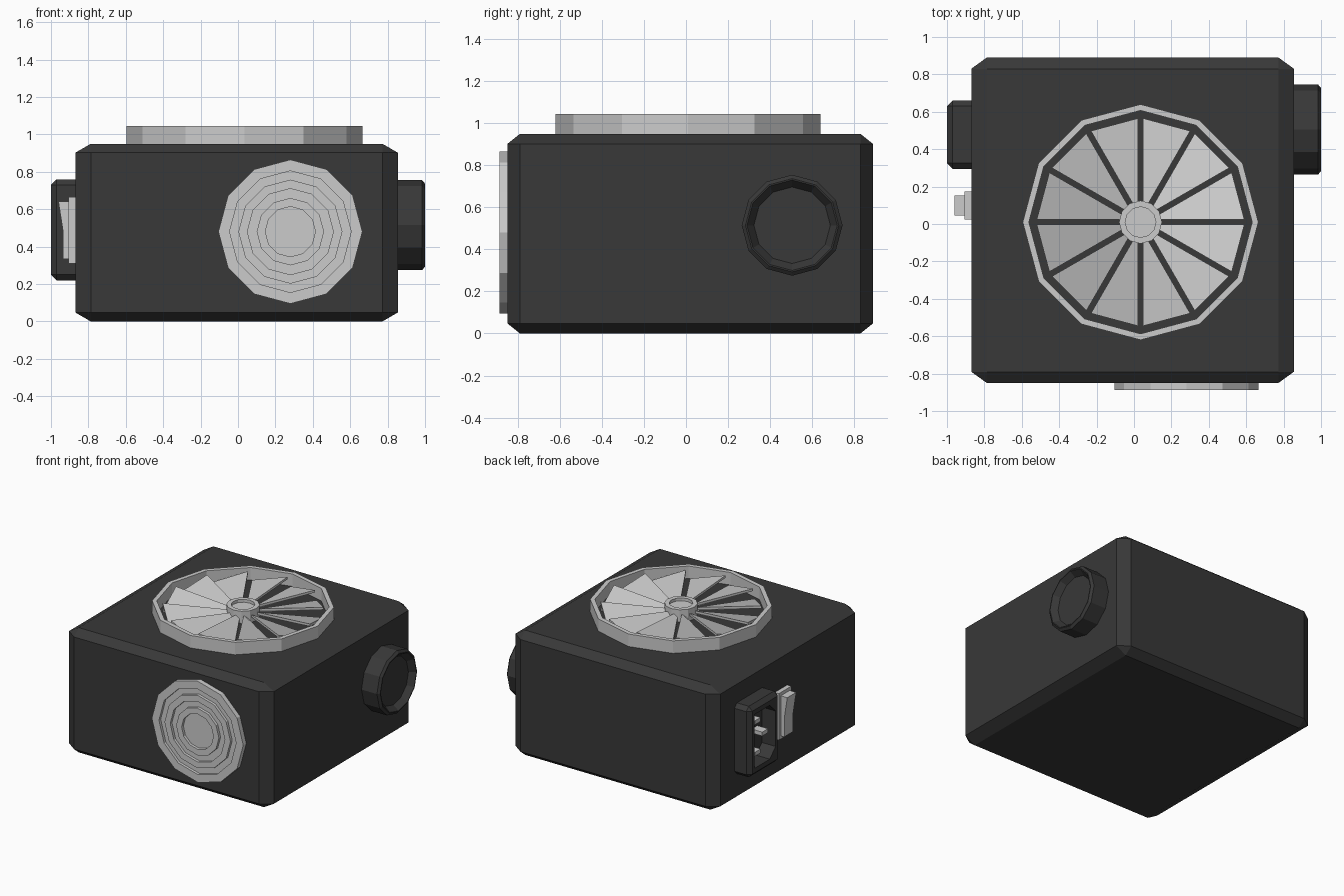
import bpy, bmesh, math
from mathutils import Matrix, Vector

if "Cube" in bpy.data.objects:
    bpy.data.objects.remove(bpy.data.objects["Cube"])

dark = bpy.data.materials.new("dark_plastic")
dark.diffuse_color = (0.04, 0.04, 0.04, 1)
dark.use_nodes = True
dark.node_tree.nodes["Principled BSDF"].inputs["Base Color"].default_value = dark.diffuse_color


def finish(bm, name, mat=None):
    bmesh.ops.recalc_face_normals(bm, faces=bm.faces)
    me = bpy.data.meshes.new(name)
    bm.to_mesh(me)
    bm.free()
    ob = bpy.data.objects.new(name, me)
    bpy.context.collection.objects.link(ob)
    if mat:
        me.materials.append(mat)
    return ob


def box(name, lo, hi, bevel=None, mat=None):
    """Box between two corners; bevel gives the chamfer size per axis."""
    lo, hi = Vector(lo), Vector(hi)
    size = hi - lo
    b = Vector(bevel) if bevel else Vector((1, 1, 1))
    bm = bmesh.new()
    bmesh.ops.create_cube(bm, size=1)
    bmesh.ops.scale(bm, verts=bm.verts, vec=[size[i] / b[i] for i in range(3)])
    if bevel:
        bmesh.ops.bevel(bm, geom=bm.edges[:], offset=1, segments=1,
                        profile=0.5, affect='EDGES')
    bmesh.ops.scale(bm, verts=bm.verts, vec=b)
    bmesh.ops.translate(bm, verts=bm.verts, vec=(lo + hi) / 2)
    return finish(bm, name, mat)


def lathe(name, profile, loc, axis='Z', mat=None, closed=False, n=12):
    """Spin (radius, height) points into a 12-sided part along an axis."""
    bm = bmesh.new()
    rings = [[bm.verts.new((r * math.cos(math.tau * i / n),
                            r * math.sin(math.tau * i / n), h))
              for i in range(n)] for r, h in profile]
    pairs = list(zip(rings, rings[1:]))
    if closed:
        pairs.append((rings[-1], rings[0]))
    else:
        bm.faces.new(rings[0])
        bm.faces.new(rings[-1])
    for a, b in pairs:
        for i in range(n):
            j = (i + 1) % n
            bm.faces.new((a[i], a[j], b[j], b[i]))
    rot = {'Z': Matrix(), 'X': Matrix.Rotation(math.pi / 2, 4, 'Y'),
           '-Y': Matrix.Rotation(math.pi / 2, 4, 'X')}[axis]
    bm.transform(Matrix.Translation(loc) @ rot)
    return finish(bm, name, mat)


def prism_x(name, pts, x0, x1, mat=None):
    """Extrude a (y, z) outline along x."""
    bm = bmesh.new()
    a = [bm.verts.new((x0, y, z)) for y, z in pts]
    b = [bm.verts.new((x1, y, z)) for y, z in pts]
    bm.faces.new(a)
    bm.faces.new(b)
    for i in range(len(pts)):
        j = (i + 1) % len(pts)
        bm.faces.new((a[i], a[j], b[j], b[i]))
    return finish(bm, name, mat)


# Housing
box("housing", (-0.87, -0.85, 0), (0.855, 0.89, 0.95), (0.083, 0.06, 0.048), dark)

# Fan ring and hub
fan = (0.035, 0.01, 0.95)
lathe("fan_ring", [(0.63, -0.01), (0.63, 0.095), (0.597, 0.095), (0.597, -0.01)],
      fan, closed=True)
lathe("fan_hub", [(0.115, -0.01), (0.115, 0.092), (0.082, 0.092), (0.082, 0.07)], fan)

# Pitched fan blades, high on the clockwise edge
bm = bmesh.new()
gap = 0.014
for k in range(12):
    a0, a1 = math.radians(30 * k), math.radians(30 * k + 30)
    corners = []
    for r, hi, lo in ((0.10, 0.055, 0.035), (0.555, 0.085, 0.02)):
        for a, side, h in ((a0, 1, hi), (a1, -1, lo)):
            tang = Vector((-math.sin(a), math.cos(a), 0)) * gap * side
            corners.append(Vector((math.cos(a) * r, math.sin(a) * r, h)) + tang)
    order = [corners[i] for i in (0, 2, 3, 1)]
    top = [bm.verts.new(c + Vector(fan)) for c in order]
    low = [bm.verts.new(c + Vector(fan) - Vector((0, 0, 0.018))) for c in order]
    bm.faces.new(top)
    bm.faces.new(low[::-1])
    for i in range(4):
        j = (i + 1) % 4
        bm.faces.new((top[i], low[i], low[j], top[j]))
finish(bm, "fan_blades")

# Front speaker grille with concentric ridges
prof, up = [(0.385, -0.01), (0.385, 0.037)], True
for r in (0.325, 0.278, 0.23, 0.18, 0.134):
    prof.append((r, 0.037 if up else 0.016))
    up = not up
    prof.append((r, 0.037 if up else 0.016))
lathe("front_grille", prof, (0.28, -0.85, 0.48), '-Y')

# Side port with a dished face
lathe("side_port", [(0.24, -0.01), (0.24, 0.13), (0.222, 0.145), (0.215, 0.145),
                    (0.182, 0.10)], (0.855, 0.505, 0.515), 'X', dark)

# Power socket, cavity cut by a boolean
socket = box("power_socket", (-1.0, 0.295, 0.22), (-0.80, 0.66, 0.76),
             (0.03, 0.03, 0.03), dark)
cutter = prism_x("socket_cutter", [(0.605, 0.285), (0.42, 0.285), (0.35, 0.355),
                                   (0.35, 0.625), (0.42, 0.695), (0.605, 0.695)],
                 -1.1, -0.885, dark)
mod = socket.modifiers.new("cavity", 'BOOLEAN')
mod.operation = 'DIFFERENCE'
mod.solver = 'EXACT'
mod.object = cutter
bpy.context.view_layer.objects.active = socket
bpy.ops.object.modifier_apply(modifier="cavity")
bpy.data.objects.remove(cutter)

# Socket prongs
for i, (y, z) in enumerate(((0.53, 0.61), (0.44, 0.49), (0.53, 0.37))):
    box(f"socket_prong_{i + 1}", (-0.975, y - 0.035, z - 0.015),
        (-0.88, y + 0.035, z + 0.015))

# Rocker switch
box("switch_base", (-0.905, 0.025, 0.31), (-0.86, 0.175, 0.665))
rocker = [(-0.90, 0.335), (-0.935, 0.335), (-0.935, 0.48), (-0.96, 0.64), (-0.90, 0.64)]
bm = bmesh.new()
sides = [[bm.verts.new((x, y, z)) for x, z in rocker] for y in (0.045, 0.152)]
for s in sides:
    bm.faces.new(s)
for i in range(5):
    j = (i + 1) % 5
    bm.faces.new((sides[0][i], sides[0][j], sides[1][j], sides[1][i]))
finish(bm, "switch_rocker")
